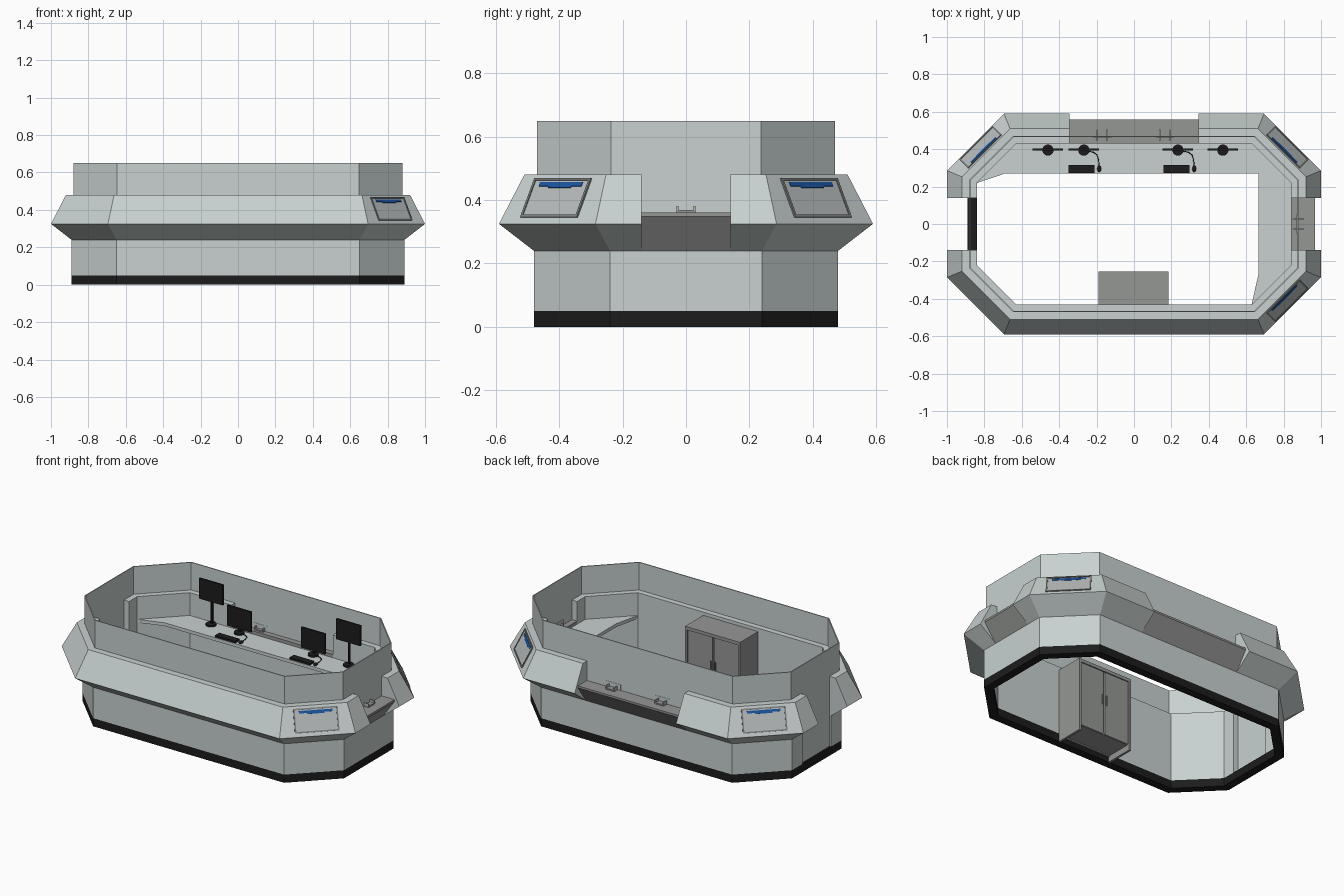
import bpy, bmesh, math
from mathutils import Matrix, Vector

if "Cube" in bpy.data.objects:
    bpy.data.objects.remove(bpy.data.objects["Cube"])


def mat(name, c):
    m = bpy.data.materials.new(name)
    m.diffuse_color = (*c, 1)
    m.use_nodes = True
    m.node_tree.nodes["Principled BSDF"].inputs["Base Color"].default_value = m.diffuse_color
    return m


WALL = mat("pale grey", (0.58, 0.64, 0.63))
GREY = mat("mid grey", (0.30, 0.31, 0.30))
BLACK = mat("black", (0.012, 0.012, 0.012))
FRAME = mat("frame grey", (0.22, 0.23, 0.23))
PANEL = mat("panel grey", (0.48, 0.50, 0.50))
BLUE = mat("blue", (0.01, 0.09, 0.36))


def finish(bm, name, m):
    bmesh.ops.recalc_face_normals(bm, faces=bm.faces[:])
    me = bpy.data.meshes.new(name)
    bm.to_mesh(me)
    bm.free()
    me.materials.append(m)
    ob = bpy.data.objects.new(name, me)
    bpy.context.collection.objects.link(ob)
    return ob


def box(name, c, s, m, mtx=Matrix()):
    bm = bmesh.new()
    bmesh.ops.create_cube(bm, size=1, matrix=mtx @ Matrix.Translation(c) @ Matrix.Diagonal((*s, 1)))
    return finish(bm, name, m)


def cylinder(name, c, r, h, m, sides=20):
    bm = bmesh.new()
    bmesh.ops.create_cone(bm, cap_ends=True, segments=sides, radius1=r, radius2=r, depth=h,
                          matrix=Matrix.Translation(c))
    return finish(bm, name, m)


# Plan points: base position plus the direction it moves when offset outwards
KINDS = {"long": ((0.65, 0.48), (0.414, 1)), "short": ((0.89, 0.24), (1, 0.414)),
         "side": ((0.89, 0.14), (1, 0)), "back": ((0.345, 0.48), (0, 1))}


def plan(p, d):
    kind, sx, sy = p
    (x, y), (dx, dy) = KINDS[kind]
    return sx * (x + d * dx), sy * (y + d * dy)


def sweep(name, profile, path, m, closed=False):
    bm = bmesh.new()
    rings = [[bm.verts.new((*plan(p, d), z)) for d, z in profile] for p in path]
    n = len(profile)
    pairs = list(zip(rings, rings[1:])) + ([(rings[-1], rings[0])] if closed else [])
    for a, b in pairs:
        for i in range(n):
            j = (i + 1) % n
            bm.faces.new((a[i], a[j], b[j], b[i]))
    if not closed:
        bm.faces.new(rings[0])
        bm.faces.new(rings[-1])
    return finish(bm, name, m)


# Runs around the octagon, counter-clockwise from the doorway on the left
FRONT = [("side", -1, -1), ("short", -1, -1), ("long", -1, -1),
         ("long", 1, -1), ("short", 1, -1), ("side", 1, -1)]
RIGHT = [("side", 1, -1), ("side", 1, 1)]
CORNER_R = [("side", 1, 1), ("short", 1, 1), ("long", 1, 1), ("back", 1, 1)]
BACK = [("back", 1, 1), ("back", -1, 1)]
CORNER_L = [("back", -1, 1), ("long", -1, 1), ("short", -1, 1), ("side", -1, 1)]
DOOR = [("side", -1, 1), ("side", -1, -1)]
OCT = [p for p in FRONT + CORNER_R + CORNER_L if p[0] in ("long", "short")]

# Black plinth and walls with the projecting ledge
sweep("plinth", [(-0.05, 0), (0, 0), (0, 0.05), (-0.05, 0.05)], OCT, BLACK, True)
ledge = [(-0.05, 0.05), (0, 0.05), (0, 0.24), (0.11, 0.325), (0.03, 0.48), (-0.05, 0.48)]
for name, run in (("front", FRONT), ("back_right", CORNER_R), ("back_left", CORNER_L)):
    sweep(name + "_wall", ledge, run, WALL)

# Lower wall and service shelf beneath each window
for name, run in (("right", RIGHT), ("back", BACK)):
    sweep(name + "_lower_wall", [(-0.05, 0.05), (0, 0.05), (0, 0.24), (-0.05, 0.24)], run, WALL)
    sweep(name + "_shelf", [(-0.05, 0.24), (0, 0.24), (0.078, 0.348), (0.078, 0.36), (-0.05, 0.36)],
          run, GREY)

# Thin upper screens all round
for name, run, z in (("front", FRONT, 0.47), ("right", RIGHT, 0.355), ("back_right", CORNER_R, 0.47),
                     ("back", BACK, 0.355), ("back_left", CORNER_L, 0.47), ("door", DOOR, 0.05)):
    sweep(name + "_screen", [(-0.016, z), (-0.010, z), (-0.010, 0.65), (-0.016, 0.65)], run, WALL)

# Pass-through trays at the windows
for i, (x, y, turn) in enumerate(((-0.17, 0.475, 0), (0.165, 0.475, 0), (0.88, 0, -math.pi / 2))):
    t = Matrix.Translation((x, y, 0.36)) @ Matrix.Rotation(turn, 4, 'Z')
    box(f"tray_base_{i}", (0, 0, 0.004), (0.06, 0.06, 0.008), GREY, t)
    for s in (-1, 1):
        box(f"tray_side_{i}", (s * 0.027, 0, 0.011), (0.006, 0.06, 0.022), PANEL, t)
    box(f"tray_hatch_{i}", (0, -0.008, 0.017), (0.10, 0.009, 0.035), WALL, t)

# Display panels on three of the slanted corners
for sx, sy in ((1, -1), (1, 1), (-1, 1)):
    lo = Vector((sx * 0.8477, sy * 0.4377, 0.325))
    hi = Vector((sx * 0.791, sy * 0.381, 0.48))
    v = (hi - lo).normalized()
    u = Vector((0, 0, 1)).cross(Vector((sx, sy, 0)).normalized())
    t = Matrix((u, v, u.cross(v))).transposed().to_4x4()
    t.translation = lo.lerp(hi, 0.52)
    for k in (-1, 1):
        box("display_frame_side", (k * 0.122, 0, 0.002), (0.008, 0.138, 0.008), FRAME, t)
        box("display_frame_rail", (0, k * 0.065, 0.002), (0.25, 0.008, 0.008), FRAME, t)
    box("display_panel", (0, 0, 0), (0.24, 0.13, 0.006), PANEL, t)
    box("display_header", (0, 0.048, 0.003), (0.19, 0.014, 0.004), BLUE, t)
    box("display_band", (0, 0.038, 0.003), (0.10, 0.006, 0.004), BLUE, t)

# L-shaped desk along the back and right walls
bm = bmesh.new()
outline = [(-0.84, 0.219), (-0.69, 0.27), (0.665, 0.27), (0.665, -0.27), (0.629, -0.43),
           (0.84, -0.219), (0.84, 0.219), (0.629, 0.43), (-0.629, 0.43)]
f = bm.faces.new([bm.verts.new((x, y, 0.32)) for x, y in outline])
ext = bmesh.ops.extrude_face_region(bm, geom=[f])
bmesh.ops.translate(bm, vec=(0, 0, 0.02),
                    verts=[g for g in ext["geom"] if isinstance(g, bmesh.types.BMVert)])
finish(bm, "desk", WALL)

# Monitors: tall outer ones, low inner ones
for x, zc in ((-0.46, 0.545), (-0.268, 0.43), (0.235, 0.43), (0.475, 0.545)):
    cylinder("monitor_foot", (x, 0.395, 0.345), 0.03, 0.01, BLACK)
    cylinder("monitor_stem", (x, 0.403, (0.345 + zc) / 2), 0.008, zc - 0.345, BLACK, 10)
    box("monitor_screen", (x, 0.398, zc), (0.163, 0.012, 0.125), BLACK)

# Keyboards, mice and cables
for x in (-0.28, 0.228):
    box("keyboard", (x, 0.295, 0.346), (0.138, 0.042, 0.012), BLACK)
    bm = bmesh.new()
    bmesh.ops.create_uvsphere(bm, u_segments=12, v_segments=8, radius=1,
                              matrix=Matrix.Translation((x + 0.094, 0.295, 0.346))
                              @ Matrix.Diagonal((0.011, 0.018, 0.009, 1)))
    finish(bm, "mouse", BLACK)
    cu = bpy.data.curves.new("mouse_cable", 'CURVE')
    cu.dimensions = '3D'
    cu.bevel_depth = 0.0025
    cu.bevel_resolution = 1
    sp = cu.splines.new('POLY')
    pts = [(0.03, 0.39), (0.06, 0.385), (0.082, 0.37), (0.09, 0.345), (0.094, 0.31)]
    sp.points.add(len(pts) - 1)
    for p, (px, py) in zip(sp.points, pts):
        p.co = (x + px, py, 0.345, 1)
    cu.materials.append(BLACK)
    bpy.context.collection.objects.link(bpy.data.objects.new("mouse_cable", cu))

# Two-door cabinet against the front wall
box("cabinet_top", (-0.003, -0.342, 0.45), (0.374, 0.176, 0.02), GREY)
box("cabinet_back", (-0.003, -0.424, 0.24), (0.36, 0.01, 0.42), GREY)
box("cabinet_floor", (-0.003, -0.345, 0.045), (0.36, 0.16, 0.015), GREY)
for s in (-1, 1):
    box("cabinet_side", (-0.003 + s * 0.18, -0.342, 0.22), (0.014, 0.176, 0.44), GREY)
    box("cabinet_door", (-0.003 + s * 0.088, -0.267, 0.24), (0.166, 0.012, 0.40), GREY)
    box("cabinet_handle", (-0.003 + s * 0.015, -0.258, 0.26), (0.006, 0.008, 0.06), FRAME)
